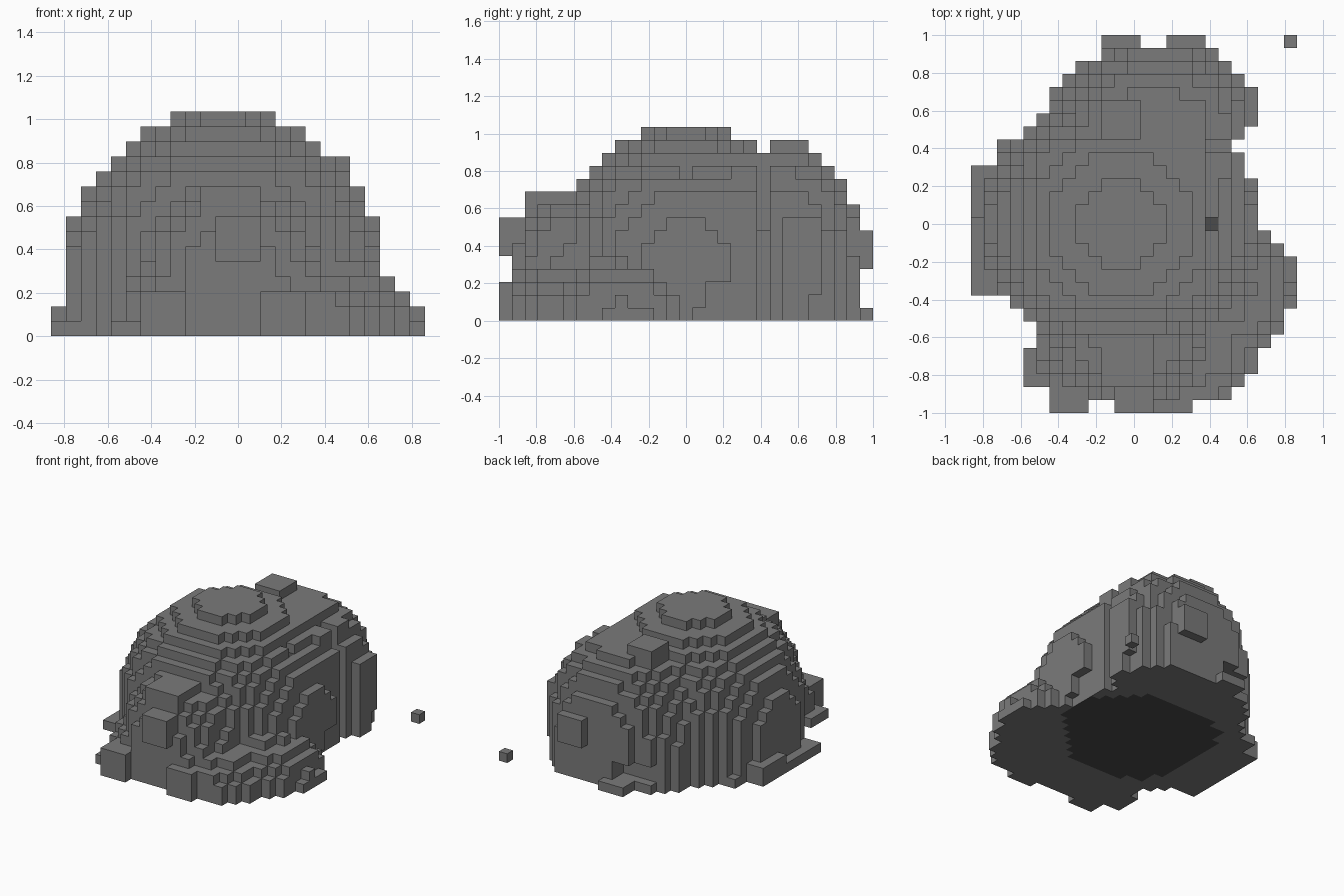
import bpy
import bmesh
from mathutils import Vector

default_cube = bpy.data.objects.get("Cube")
if default_cube:
    bpy.data.objects.remove(default_cube, do_unlink=True)

CELL = 2 / 29
COUNT = (25, 29, 15)
ORIGIN = Vector((-COUNT[0] * CELL / 2, -1, 0))


def make_material(name, value):
    material = bpy.data.materials.new(name)
    material.use_nodes = True
    colour = (value, value, value, 1)
    material.diffuse_color = colour
    material.node_tree.nodes["Principled BSDF"].inputs["Base Color"].default_value = colour
    return material


stone = make_material("grey stone", 0.197)
core = make_material("dark stone core", 0.07)


def cell_centre(cell):
    return ORIGIN + Vector([c + 0.5 for c in cell]) * CELL


ALL_CELLS = [(i, j, k) for i in range(COUNT[0])
             for j in range(COUNT[1]) for k in range(COUNT[2])]


def lobe(centre, radii, power=2):
    """Rounded lump whose sides drop straight to the ground below its centre."""
    found = set()
    for cell in ALL_CELLS:
        d = cell_centre(cell) - Vector(centre)
        d.z = max(d.z, 0)
        if sum(abs(d[a] / radii[a]) ** power for a in range(3)) <= 1:
            found.add(cell)
    return found


def block(x, y, z):
    """Square-cut stone between pairs of limits."""
    spans = (x, y, z)
    return {cell for cell in ALL_CELLS
            if all(s[0] < c < s[1] for s, c in zip(spans, cell_centre(cell)))}


def build(name, cells, is_core):
    """Skin the outside of a set of cells with square faces."""
    bm = bmesh.new()
    corners = {}

    def corner(point):
        if point not in corners:
            corners[point] = bm.verts.new(ORIGIN + Vector(point) * CELL)
        return corners[point]

    for cell in sorted(cells):
        for axis in range(3):
            u, v = (axis + 1) % 3, (axis + 2) % 3
            for side in (0, 1):
                neighbour = list(cell)
                neighbour[axis] += 2 * side - 1
                if tuple(neighbour) in cells:
                    continue
                ring = []
                for du, dv in ((0, 0), (1, 0), (1, 1), (0, 1)):
                    point = list(cell)
                    point[axis] += side
                    point[u] += du
                    point[v] += dv
                    ring.append(corner(tuple(point)))
                face = bm.faces.new(ring if side else ring[::-1])
                face.normal_update()
                face.material_index = int(is_core(face))
    mesh = bpy.data.meshes.new(name)
    bm.to_mesh(mesh)
    bm.free()
    mesh.materials.append(stone)
    mesh.materials.append(core)
    obj = bpy.data.objects.new(name, mesh)
    bpy.context.collection.objects.link(obj)
    return obj


# Main dome
rock = lobe((-0.07, 0, 0.31), (0.73, 0.73, 0.73))

# Back and front shoulders
rock |= lobe((0.05, 0.42, 0.25), (0.54, 0.54, 0.66))
rock |= lobe((0.12, 0.42, 0.25), (0.53, 0.53, 0.68), 2.5)
rock |= lobe((-0.03, -0.5, 0.15), (0.4, 0.45, 0.53), 2.6)
rock |= lobe((-0.03, -0.5, 0), (0.52, 0.45, 0.4), 3)

# Low skirt around the front and right
rock |= lobe((0.4, -0.33, 0), (0.45, 0.42, 0.36))
rock |= lobe((0.33, -0.6, 0), (0.33, 0.35, 0.28), 2.5)

# Facing slabs and stones that stand proud of the lumps
for x, y, z in [
    ((-0.17, 0.1), (-0.86, -0.59), (0.5, 0.69)),     # front cap
    ((-0.1, 0.1), (-1, -0.8), (0.34, 0.56)),         # front face
    ((-0.45, -0.24), (-1, -0.7), (0, 0.21)),         # front feet
    ((0.1, 0.31), (-1, -0.7), (0, 0.21)),
    ((-0.59, -0.4), (-0.86, -0.66), (0, 0.07)),
    ((-0.87, -0.6), (-0.38, 0.31), (0, 0.07)),       # left ledge
    ((-0.87, -0.6), (0.03, 0.31), (0, 0.14)),
    ((-0.72, -0.5), (0.3, 0.45), (0, 0.07)),
    ((0.5, 0.66), (0.52, 0.72), (0.14, 0.56)),       # back right face
    ((0.17, 0.38), (0.8, 1), (0.27, 0.49)),          # back face
    ((-0.17, 0.03), (0.8, 1), (0, 0.07)),
    ((-0.17, 0.03), (0.45, 0.66), (0.8, 0.97)),      # back cap
]:
    rock |= block(x, y, z)

# Cleft between dome and back shoulder, undercuts, and a small pit
for x, y, z in [
    ((-1, 1), (0.38, 0.45), (0.9, 1)),
    ((0.52, 1), (0.38, 0.45), (0, 1)),
    ((0.38, 1), (0.38, 0.45), (0.48, 1)),
    ((0.58, 1), (0.24, 0.52), (0, 1)),
    ((0.58, 1), (0.1, 0.24), (0, 0.2)),
    ((0.58, 1), (0.03, 0.1), (0, 0.07)),
    ((-0.31, -0.03), (0.79, 1), (0.07, 0.21)),
    ((0.38, 0.45), (-0.04, 0.04), (0.76, 1)),
]:
    rock -= block(x, y, z)


def shows_core(face):
    c = face.calc_center_median()
    floor = face.normal.z < -0.5 and c.z < CELL / 2
    inside = abs((c.x - 0.03) / 0.54) ** 4 + abs(c.y / 0.5) ** 4 < 1
    clipped = c.x - c.y > 0.64 or c.x + c.y > 0.76
    pit = face.normal.z > 0.5 and abs(c.x - 0.41) < CELL / 2 and abs(c.y) < CELL / 2
    return (floor and inside and not clipped) or pit


build("boulder", rock, shows_core)

# Loose pebble lying behind the boulder
build("loose_pebble", {(COUNT[0] - 1, COUNT[1] - 1, 0)}, lambda face: False)
